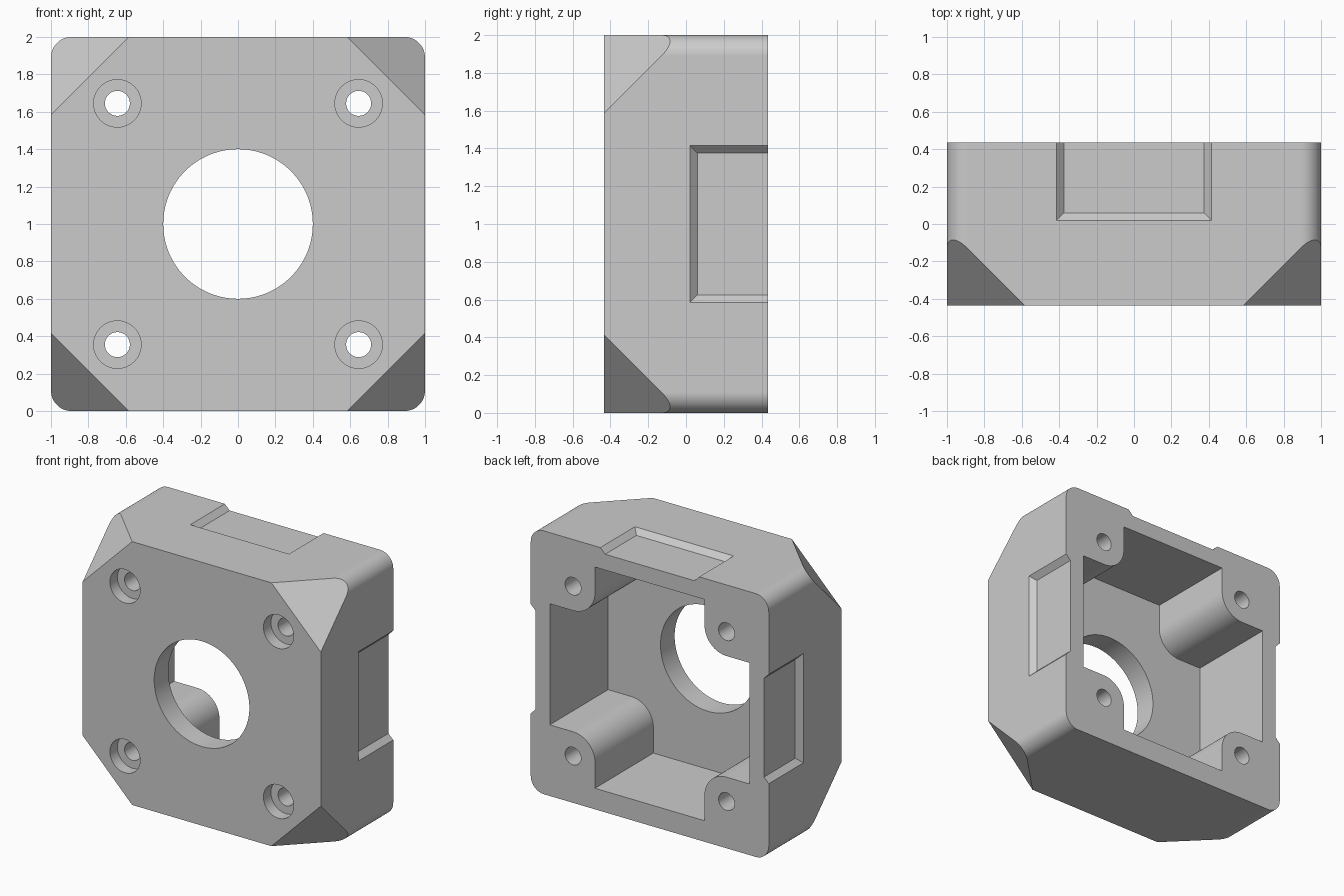
import bpy
import bmesh
from math import cos, sin, pi, radians
from mathutils import Matrix, Vector

cube = bpy.data.objects.get("Cube")
if cube:
    bpy.data.objects.remove(cube, do_unlink=True)

FRONT, BACK = -0.435, 0.435
BOLT = 0.645          # bolt offset from the centre, in x and z
CENTRE = Matrix.Translation((0, 0, 1))

grey = bpy.data.materials.new("plain grey")
grey.use_nodes = True
grey.diffuse_color = (0.6, 0.6, 0.6, 1)
grey.node_tree.nodes["Principled BSDF"].inputs["Base Color"].default_value = (0.6, 0.6, 0.6, 1)


def finish(name, bm, turn=0):
    """Turn the mesh about the y axis, lift it to the centre and make an object."""
    bmesh.ops.recalc_face_normals(bm, faces=bm.faces[:])
    bm.transform(CENTRE @ Matrix.Rotation(turn, 4, "Y"))
    mesh = bpy.data.meshes.new(name)
    bm.to_mesh(mesh)
    bm.free()
    mesh.materials.append(grey)
    obj = bpy.data.objects.new(name, mesh)
    bpy.context.collection.objects.link(obj)
    return obj


def prism(name, profile, y0, y1):
    bm = bmesh.new()
    face = bm.faces.new([bm.verts.new((x, y0, z)) for x, z in profile])
    out = bmesh.ops.extrude_face_region(bm, geom=[face])["geom"]
    moved = [v for v in out if isinstance(v, bmesh.types.BMVert)]
    bmesh.ops.translate(bm, verts=moved, vec=(0, y1 - y0, 0))
    return finish(name, bm)


def hull(name, points, turn):
    bm = bmesh.new()
    for p in points:
        bm.verts.new(p)
    bmesh.ops.convex_hull(bm, input=bm.verts[:])
    bmesh.ops.dissolve_limit(bm, angle_limit=0.01, verts=bm.verts[:], edges=bm.edges[:])
    return finish(name, bm, turn)


def arc(cx, cz, r, start, end, n):
    angles = [radians(start + (end - start) * i / n) for i in range(n + 1)]
    return [(cx + r * cos(a), cz + r * sin(a)) for a in angles]


def circle(cx, cz, r, n=48):
    return arc(cx, cz, r, 0, 360, n)[:-1]


def four_way(quarter):
    """Repeat a quarter profile round the centre."""
    points = []
    for _ in range(4):
        points += quarter
        quarter = [(-z, x) for x, z in quarter]
    return points


def cut(target, cutter):
    mod = target.modifiers.new("cut", "BOOLEAN")
    mod.operation = "DIFFERENCE"
    mod.solver = "EXACT"
    mod.object = cutter
    bpy.context.view_layer.objects.active = target
    bpy.ops.object.modifier_apply(modifier=mod.name)
    bpy.data.objects.remove(cutter, do_unlink=True)


# Block with rounded long edges
housing = prism("housing", four_way(arc(0.89, 0.89, 0.11, 0, 90, 12)), FRONT, BACK)

# Sloped front corners
corner = [(1.2, -0.6, 1.2), (0.22, -0.6, 1.2), (1.2, -0.6, 0.22), (1.2, 0.38, 1.2)]
for i in range(4):
    cut(housing, hull("corner_cutter", corner, i * pi / 2))

# Cavity open at the back, leaving four rounded bolt posts
post = [(0.84, 0.46)] + arc(BOLT, BOLT, BOLT - 0.46, 270, 180, 16) + [(0.46, 0.84)]
cut(housing, prism("cavity_cutter", four_way(post), -0.265, 0.6))

# Shallow recesses with sloped rims on the top and both sides
rim = [(s * half, y, z)
       for half, front, z in ((0.375, 0.06, 0.96), (0.455, -0.02, 1.04))
       for s in (-1, 1) for y in (front, 0.6)]
for turn in (-pi / 2, 0, pi / 2):
    cut(housing, hull("recess_cutter", rim, turn))

# Large round opening in the front wall
cut(housing, prism("opening_cutter", circle(0, 0, 0.4, 96), -0.6, 0))

# Counterbored bolt holes
for x in (-BOLT, BOLT):
    for z in (-BOLT, BOLT):
        cut(housing, prism("counterbore_cutter", circle(x, z, 0.127), -0.6, FRONT + 0.09))
        cut(housing, prism("bolt_cutter", circle(x, z, 0.067, 32), -0.6, 0.6))

# Smooth curved walls, keep flat faces flat
bpy.ops.object.select_all(action="DESELECT")
housing.select_set(True)
bpy.context.view_layer.objects.active = housing
bpy.ops.object.shade_smooth_by_angle(angle=radians(25))
weighted = housing.modifiers.new("flat_faces", "WEIGHTED_NORMAL")
weighted.keep_sharp = True
